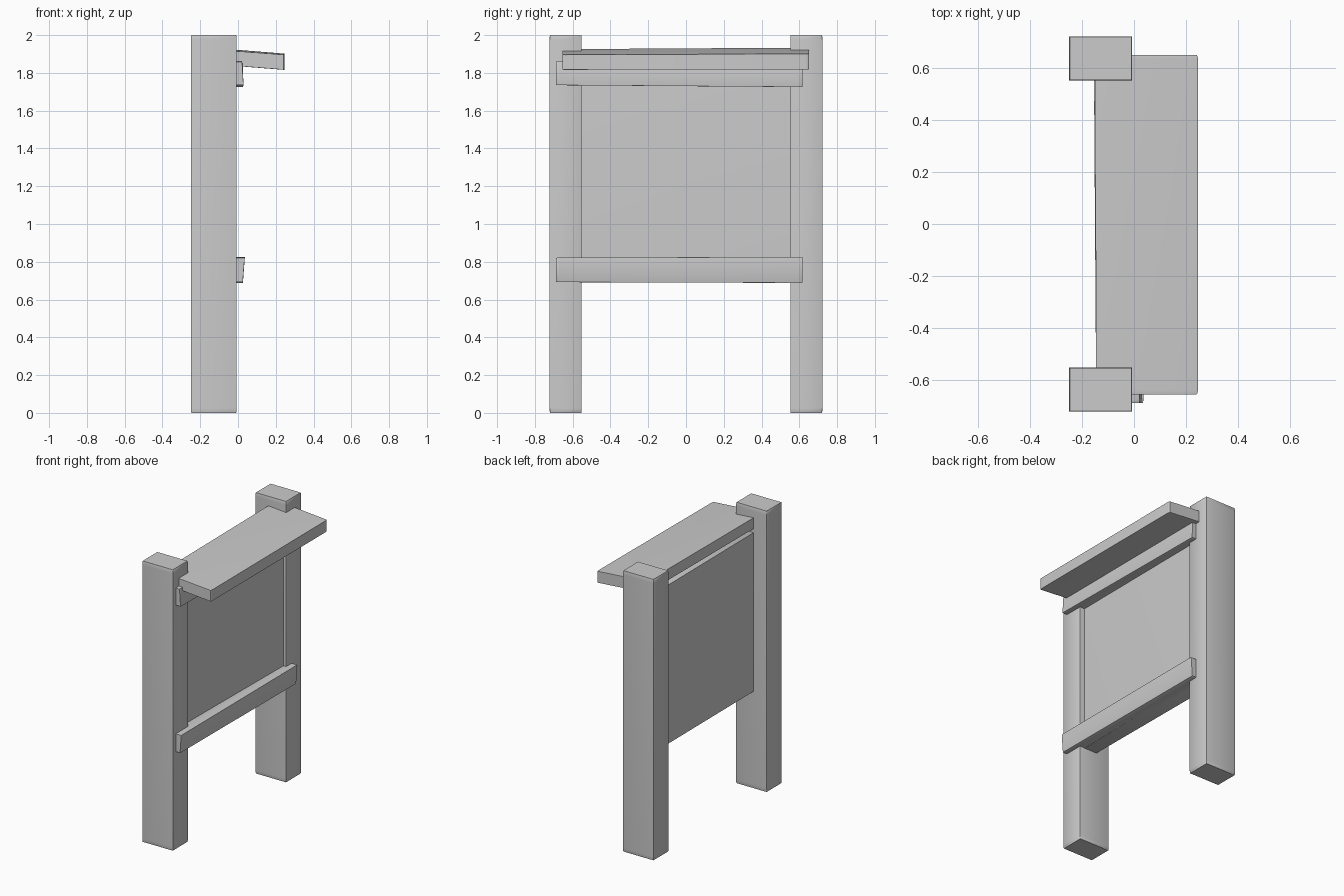
import bpy, bmesh

if "Cube" in bpy.data.objects:
    bpy.data.objects.remove(bpy.data.objects["Cube"])


def board(name, y0, y1, near, far=None, bevel=0.013):
    """Softly bevelled unit block warped between two end profiles.
    Profile = (x, z) of back-bottom, front-bottom, back-top, front-top."""
    far = far or near
    bm = bmesh.new()
    bmesh.ops.create_cube(bm, size=1)
    bmesh.ops.translate(bm, vec=(0.5, 0.5, 0.5), verts=bm.verts)
    bmesh.ops.bevel(bm, geom=bm.edges[:], offset=bevel, segments=2,
                    profile=0.5, affect='EDGES')

    def section(p, u, w, i):
        low = p[0][i] * (1 - u) + p[1][i] * u
        high = p[2][i] * (1 - u) + p[3][i] * u
        return low * (1 - w) + high * w

    for v in bm.verts:
        u, t, w = v.co
        x, z = (section(near, u, w, i) * (1 - t) + section(far, u, w, i) * t
                for i in (0, 1))
        v.co = (x, y0 + (y1 - y0) * t, z)
    bmesh.ops.recalc_face_normals(bm, faces=bm.faces)
    mesh = bpy.data.meshes.new(name)
    bm.to_mesh(mesh)
    bm.free()
    ob = bpy.data.objects.new(name, mesh)
    bpy.context.collection.objects.link(ob)
    bpy.ops.object.select_all(action='DESELECT')
    ob.select_set(True)
    bpy.context.view_layer.objects.active = ob
    bpy.ops.object.shade_smooth_by_angle()
    return ob


# upright posts
post = ((-0.25, 0), (-0.007, 0), (-0.25, 2), (-0.007, 2))
board("left_post", -0.722, -0.552, post)
board("right_post", 0.552, 0.722, post)

# notice panel, slightly skewed between the posts
board("panel", -0.58, 0.58,
      ((-0.146, 0.69), (-0.045, 0.69), (-0.146, 1.82), (-0.045, 1.82)),
      ((-0.154, 0.69), (-0.028, 0.69), (-0.154, 1.82), (-0.028, 1.82)),
      bevel=0.003)

# cross rails on the front of the posts
board("top_rail", -0.688, 0.618,
      ((-0.06, 1.735), (0.03, 1.735), (-0.06, 1.86), (0.022, 1.86)),
      ((-0.06, 1.725), (0.027, 1.725), (-0.06, 1.86), (0.025, 1.845)))
board("bottom_rail", -0.688, 0.618,
      ((-0.06, 0.692), (0.026, 0.692), (-0.06, 0.822), (0.036, 0.822)),
      ((-0.06, 0.688), (0.026, 0.688), (-0.06, 0.826), (0.036, 0.826)))

# sloping roof board
board("roof_board", -0.655, 0.65,
      ((-0.145, 1.847), (0.246, 1.816), (-0.145, 1.926), (0.246, 1.897)),
      ((-0.150, 1.852), (0.246, 1.818), (-0.150, 1.934), (0.246, 1.902)))
